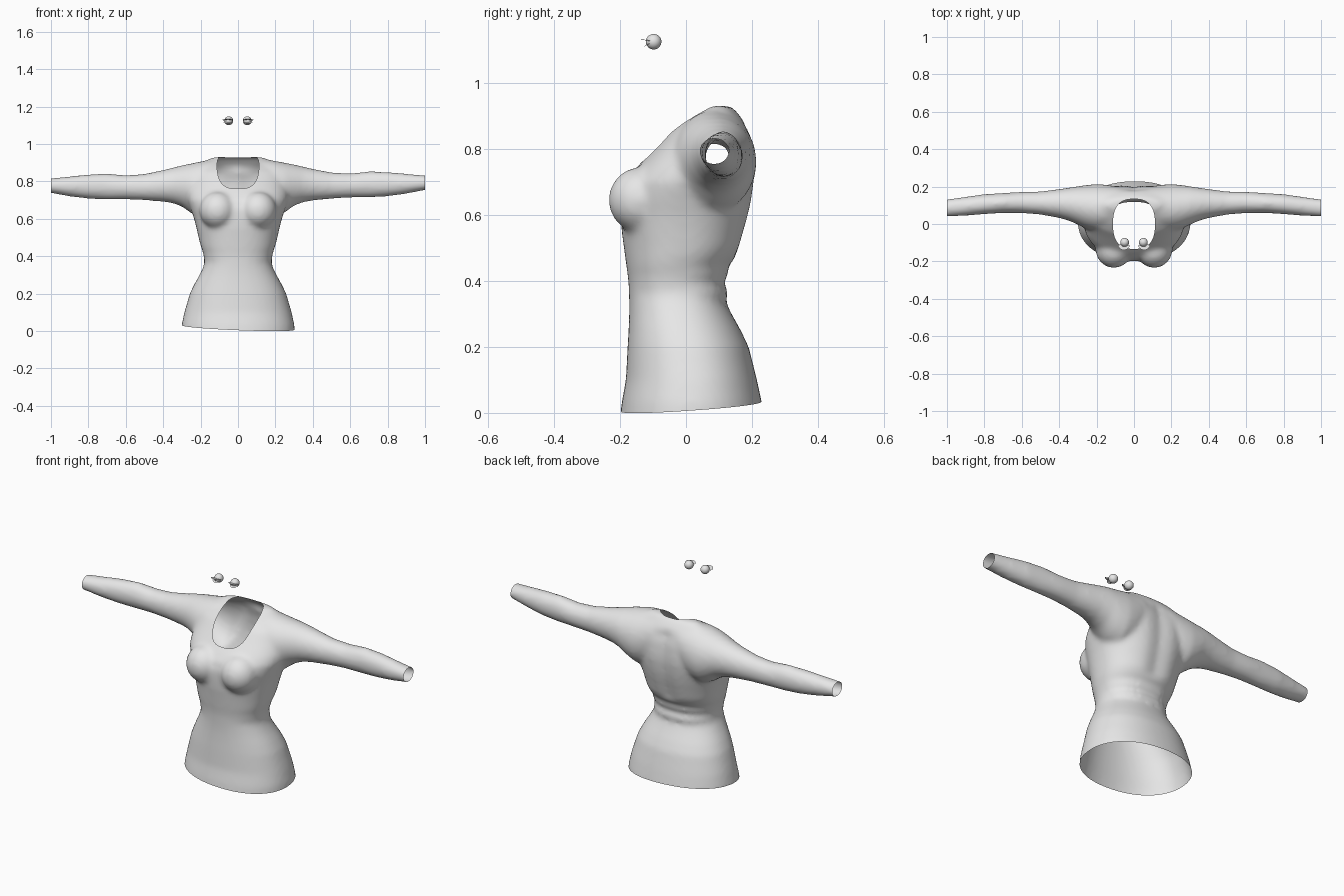
import bpy, bmesh, math
from mathutils import Vector

if "Cube" in bpy.data.objects:
    bpy.data.objects.remove(bpy.data.objects["Cube"])

grey = bpy.data.materials.new("plain grey")
grey.diffuse_color = (0.8, 0.8, 0.8, 1)
grey.use_nodes = True
grey.node_tree.nodes["Principled BSDF"].inputs["Base Color"].default_value = grey.diffuse_color


def spow(v, e):
    return math.copysign(abs(v) ** e, v)


def superellipse(n, power):
    """Unit outline with squared-off corners."""
    return [(spow(math.cos(2 * math.pi * i / n), 2 / power),
             spow(math.sin(2 * math.pi * i / n), 2 / power)) for i in range(n)]


def loft(bm, rings):
    """Skin a list of point rings into a closed solid."""
    rows = [[bm.verts.new(p) for p in ring] for ring in rings]
    n = len(rows[0])
    faces = []
    for a, b in zip(rows, rows[1:]):
        for i in range(n):
            j = (i + 1) % n
            faces.append(bm.faces.new((a[i], a[j], b[j], b[i])))
    faces += [bm.faces.new(rows[0]), bm.faces.new(rows[-1])]
    bmesh.ops.recalc_face_normals(bm, faces=faces)


def make_object(name, bm):
    me = bpy.data.meshes.new(name)
    bm.to_mesh(me)
    bm.free()
    me.materials.append(grey)
    ob = bpy.data.objects.new(name, me)
    bpy.context.collection.objects.link(ob)
    return ob


# Torso sections: height, half width, front y, back y
TORSO = [(-0.06, .305, -.205, .24), (.03, .302, -.195, .23), (.10, .287, -.182, .215),
         (.20, .258, -.177, .19), (.25, .234, -.174, .166), (.30, .206, -.172, .138),
         (.34, .186, -.172, .118), (.365, .18, -.173, .13), (.395, .182, -.174, .112),
         (.42, .188, -.177, .13), (.44, .194, -.18, .124), (.47, .204, -.184, .15),
         (.50, .211, -.188, .168), (.55, .222, -.195, .182), (.60, .235, -.198, .196),
         (.65, .252, -.198, .206), (.70, .27, -.183, .212), (.74, .272, -.152, .212),
         (.80, .26, -.098, .207), (.85, .25, -.055, .192), (.88, .23, -.015, .178),
         (.91, .18, .035, .155), (.93, .13, .07, .135)]
# Sleeve sections: x, bottom z, top z, front y, back y
SLEEVE = [(.08, .68, .918, .00, .195), (.15, .62, .912, -.035, .206), (.20, .61, .904, -.04, .21),
          (.25, .635, .894, -.025, .205), (.30, .672, .884, .0, .198), (.35, .69, .872, .022, .19),
          (.40, .698, .86, .036, .183), (.50, .707, .84, .054, .17), (.60, .712, .834, .062, .168),
          (.70, .712, .844, .063, .162), (.80, .717, .84, .056, .156), (.90, .73, .83, .048, .142),
          (1.0, .749, .82, .043, .128), (1.06, .755, .818, .04, .124)]

bm = bmesh.new()
outline = superellipse(48, 2.2)
rings = []
for z, w, f, b in TORSO:
    ring = []
    for u, v in outline:
        x, y = u * w, (f + b) / 2 + v * (b - f) / 2
        if v > 0 and .48 < z < .88:      # spine groove
            y -= .016 * math.exp(-(x / .045) ** 2)
        ring.append((x, y, z))
    rings.append(ring)
loft(bm, rings)

# Sleeves, tilted very slightly
for s in (-1, 1):
    loft(bm, [[(s * x, (f + b) / 2 + u * (b - f + .008) / 2,
                (lo + hi) / 2 + .008 * s * x + v * (hi - lo + .008) / 2)
               for u, v in superellipse(32, 2)] for x, lo, hi, f, b in SLEEVE])

# Bust
for s in (-1, 1):
    made = bmesh.ops.create_uvsphere(bm, u_segments=32, v_segments=20, radius=1)["verts"]
    for v in made:
        v.co = Vector((s * .108 + v.co.x * .098, -.135 + v.co.y * .1, .645 + v.co.z * .1))
body = make_object("body_blank", bm)

# Neck cutter
NECK_W, NECK_D, NECK_P = .112, .133, 2.6
bm = bmesh.new()
loft(bm, [[(u * NECK_W, v * NECK_D, z) for u, v in superellipse(96, NECK_P)] for z in (.5, 1.2)])
cutter = make_object("neck_cutter", bm)
cutter.hide_render = True

# Fuse and soften the cloth, then cut the neckline
mod = body.modifiers.new("fuse", "REMESH")
mod.mode = "VOXEL"
mod.voxel_size = .012
mod = body.modifiers.new("soften", "SMOOTH")
mod.factor, mod.iterations = .5, 10
mod = body.modifiers.new("neckline", "BOOLEAN")
mod.operation, mod.object, mod.solver = "DIFFERENCE", cutter, "EXACT"
deps = bpy.context.evaluated_depsgraph_get()
cloth = bpy.data.meshes.new_from_object(body.evaluated_get(deps))
bm = bmesh.new()
bm.from_mesh(cloth)
bpy.data.objects.remove(body)
bpy.data.objects.remove(cutter)

# Open the neck by removing the walls left by the cut
inside = []
for f in bm.faces:
    c = f.calc_center_median()
    if c.z > .45 and abs(c.x / NECK_W) ** NECK_P + abs(c.y / NECK_D) ** NECK_P < 1.0005:
        inside.append(f)
bmesh.ops.delete(bm, geom=inside, context="FACES")

# Open the cuffs and the sloping hem
for co, no in (((1, 0, 0), (1, 0, 0)), ((-1, 0, 0), (-1, 0, 0)),
               ((0, 0, .018), (-.04, .07, -1))):
    bmesh.ops.bisect_plane(bm, geom=bm.verts[:] + bm.edges[:] + bm.faces[:], dist=1e-6,
                           plane_co=co, plane_no=no, clear_outer=True)
for f in bm.faces:
    f.smooth = True
    f.material_index = 0
make_object("sweater", bm)

# Eyes with thin upper and lower lashes
for s, side in ((-1, "left"), (1, "right")):
    centre = Vector((s * .05, -.098, 1.124))
    bm = bmesh.new()
    bmesh.ops.create_uvsphere(bm, u_segments=24, v_segments=16, radius=.0235)
    for v in bm.verts:
        v.co += centre
    for f in bm.faces:
        f.smooth = True
    make_object(side + "_eye", bm)

    bm = bmesh.new()
    for rise, tip, length in ((.006, .009, .018), (-.009, -.015, .008)):
        prev = None
        for i in range(13):
            a = math.radians(-65 + 130 * i / 12)
            bend = math.cos(a)
            pair = []
            for r, z in ((.0225, rise), (.0235 + length * .5, (rise + tip) / 2 - .002),
                         (.0235 + length, tip)):
                pair.append(bm.verts.new(centre + Vector((
                    math.sin(a) * r * .85 + s * .004, -math.cos(a) * r, z * bend))))
            if prev:
                for k in (0, 1):
                    bm.faces.new((prev[k], pair[k], pair[k + 1], prev[k + 1])).smooth = True
            prev = pair
    make_object(side + "_lashes", bm)
